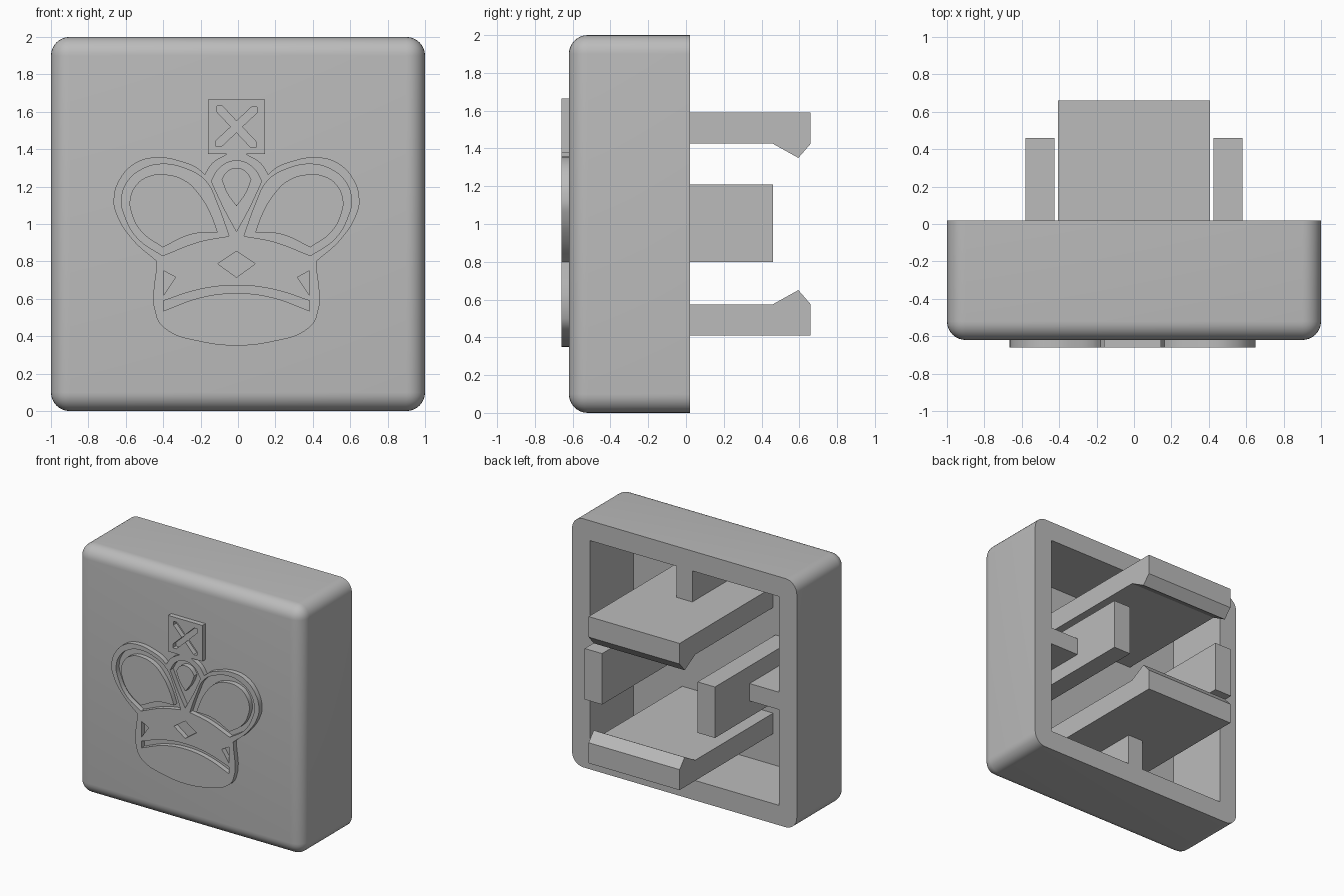
import bpy, bmesh, math
from mathutils import Vector

cube = bpy.data.objects.get("Cube")
if cube:
    bpy.data.objects.remove(cube, do_unlink=True)

grey = bpy.data.materials.new("plain_grey")
grey.use_nodes = True
grey.diffuse_color = (0.5, 0.5, 0.5, 1)
grey.node_tree.nodes["Principled BSDF"].inputs["Base Color"].default_value = (0.5, 0.5, 0.5, 1)

BACK, FLOOR, FRONT = 0.02, -0.53, -0.62
WALL = 0.84          # inner face of the side walls
ROOT = FLOOR - 0.03  # inner parts are sunk a little into the front plate


def add_object(name, bm):
    bmesh.ops.recalc_face_normals(bm, faces=bm.faces)
    mesh = bpy.data.meshes.new(name)
    bm.to_mesh(mesh)
    bm.free()
    obj = bpy.data.objects.new(name, mesh)
    mesh.materials.append(grey)
    bpy.context.collection.objects.link(obj)
    return obj


def box_mesh(x, y, z):
    bm = bmesh.new()
    bmesh.ops.create_cube(bm, size=1)
    for v in bm.verts:
        v.co = Vector([r[0] if c < 0 else r[1] for r, c in zip((x, y, z), v.co)])
    return bm


def box(name, x, y, z):
    return add_object(name, box_mesh(x, y, z))


def activate(obj):
    bpy.ops.object.select_all(action="DESELECT")
    obj.select_set(True)
    bpy.context.view_layer.objects.active = obj


# Hollow shell: rounded front and corners, sharp open back
bm = box_mesh((-1, 1), (FRONT, BACK), (0, 2))
edges = [e for e in bm.edges if min(v.co.y for v in e.verts) < BACK - 0.1]
bmesh.ops.bevel(bm, geom=edges, offset=0.1, segments=8, profile=0.5, affect="EDGES")
shell = add_object("shell", bm)
cutter = box("cavity_cutter", (-WALL, WALL), (FLOOR, BACK + 0.2), (1 - WALL, 1 + WALL))
cutter.hide_render = True
hollow = shell.modifiers.new("hollow", "BOOLEAN")
hollow.operation, hollow.solver, hollow.object = "DIFFERENCE", "EXACT", cutter
activate(shell)
bpy.ops.object.modifier_apply(modifier="hollow")
bpy.data.objects.remove(cutter, do_unlink=True)
bpy.ops.object.shade_smooth_by_angle(angle=math.radians(30))

# Hooked clips above and below, heights measured from the middle
hook = [(ROOT, 0.59), (0.66, 0.59), (0.66, 0.425), (0.595, 0.35), (0.46, 0.425), (ROOT, 0.425)]
for name, side in (("upper", 1), ("lower", -1)):
    bm = bmesh.new()
    face = bm.faces.new([bm.verts.new((-0.405, y, 1 + side * z)) for y, z in hook])
    ext = bmesh.ops.extrude_face_region(bm, geom=[face])
    bmesh.ops.translate(bm, vec=(0.81, 0, 0),
                        verts=[v for v in ext["geom"] if isinstance(v, bmesh.types.BMVert)])
    add_object(name + "_clip", bm)
    box(name + "_rib", (-0.07, 0.07), (ROOT, BACK),
        sorted((1 + side * 0.58, 1 + side * (WALL + 0.02))))

# Guide posts and their ribs at both sides
for name, side in (("left", 1), ("right", -1)):
    box(name + "_post", sorted((side * 0.425, side * 0.58)), (ROOT, 0.46), (0.8, 1.21))
    box(name + "_rib", sorted((side * 0.57, side * (WALL + 0.02))), (ROOT, BACK), (0.93, 1.07))

# Raised crown emblem; nested outlines alternate between raised and open
curve = bpy.data.curves.new("crown_emblem", "CURVE")
curve.dimensions = "2D"
curve.fill_mode = "BOTH"
curve.extrude = 0.025
curve.resolution_u = 5


def outline(points, corners):
    """Closed outline: smooth everywhere except at the listed point numbers."""
    spline = curve.splines.new("BEZIER")
    spline.bezier_points.add(len(points) - 1)
    spline.use_cyclic_u = True
    for i, (p, (x, z)) in enumerate(zip(spline.bezier_points, points)):
        p.co = (x, z, 0)
        kind = "VECTOR" if i in corners else "AUTO"
        p.handle_left_type = p.handle_right_type = kind


def mirrored(half, corners):
    """Outline from its right half; end points on the axis are kept single."""
    n = len(half)
    back = [(i, (-x, z)) for i, (x, z) in reversed(list(enumerate(half))) if x > 0]
    marks = list(corners) + [n + k for k, (i, p) in enumerate(back) if i in corners]
    outline(half + [p for i, p in back], marks)


def both_sides(points, corners):
    outline(points, corners)
    outline([(-x, z) for x, z in points], corners)


# Silhouette with the square finial
mirrored([(0, .35), (.21, .375), (.36, .425), (.427, .5), (.427, .8), (.56, .92), (.645, 1.06),
          (.657, 1.13), (.625, 1.24), (.535, 1.33), (.417, 1.357), (.294, 1.335), (.21, 1.3),
          (.17, 1.265), (.13, 1.325), (.05, 1.375), (.152, 1.375), (.152, 1.665)],
         {4, 13, 15, 16, 17})
# Side lobes: groove and the island inside it
both_sides([(.04, .935), (.2, .905), (.395, .83), (.53, .925), (.6, 1.05), (.615, 1.13),
            (.58, 1.23), (.5, 1.295), (.4, 1.32), (.27, 1.295), (.165, 1.23), (.1, 1.1)], {0, 2})
both_sides([(.1, .955), (.24, .945), (.395, .875), (.51, .96), (.565, 1.07), (.57, 1.13),
            (.535, 1.21), (.47, 1.255), (.385, 1.265), (.28, 1.235), (.2, 1.16), (.14, 1.06)], {0, 2})
# Middle lobe: groove and teardrop island
mirrored([(0, .96), (.07, 1.09), (.135, 1.23), (.085, 1.305), (0, 1.338)], {0, 2})
mirrored([(0, 1.095), (.05, 1.165), (.08, 1.24), (.045, 1.285), (0, 1.3)], {0, 2})
# Diamond, triangles and curved band
mirrored([(0, .715), (.1, .787), (0, .855)], {0, 1, 2})
both_sides([(.39, .75), (.325, .715), (.39, .62)], {0, 1, 2})
mirrored([(0, .63), (.2, .605), (.39, .535), (.39, .59), (.2, .65), (0, .672)], {2, 3})
# Diagonal cross in the finial
arm, cross = [(.03, 0), (.11, .075), (.11, .105), (.08, .105)], []
for k in range(4):
    c, s = round(math.cos(k * math.pi / 2)), round(math.sin(k * math.pi / 2))
    cross += [(c * x - s * z, 1.52 + s * x + c * z) for x, z in arm]
outline(cross, range(len(cross)))

emblem = bpy.data.objects.new("crown_emblem", curve)
curve.materials.append(grey)
bpy.context.collection.objects.link(emblem)
emblem.location = (-0.008, -0.635, 0)
emblem.rotation_euler = (math.pi / 2, 0, 0)
activate(emblem)
bpy.ops.object.convert(target="MESH")
bpy.ops.object.shade_smooth_by_angle(angle=math.radians(30))
